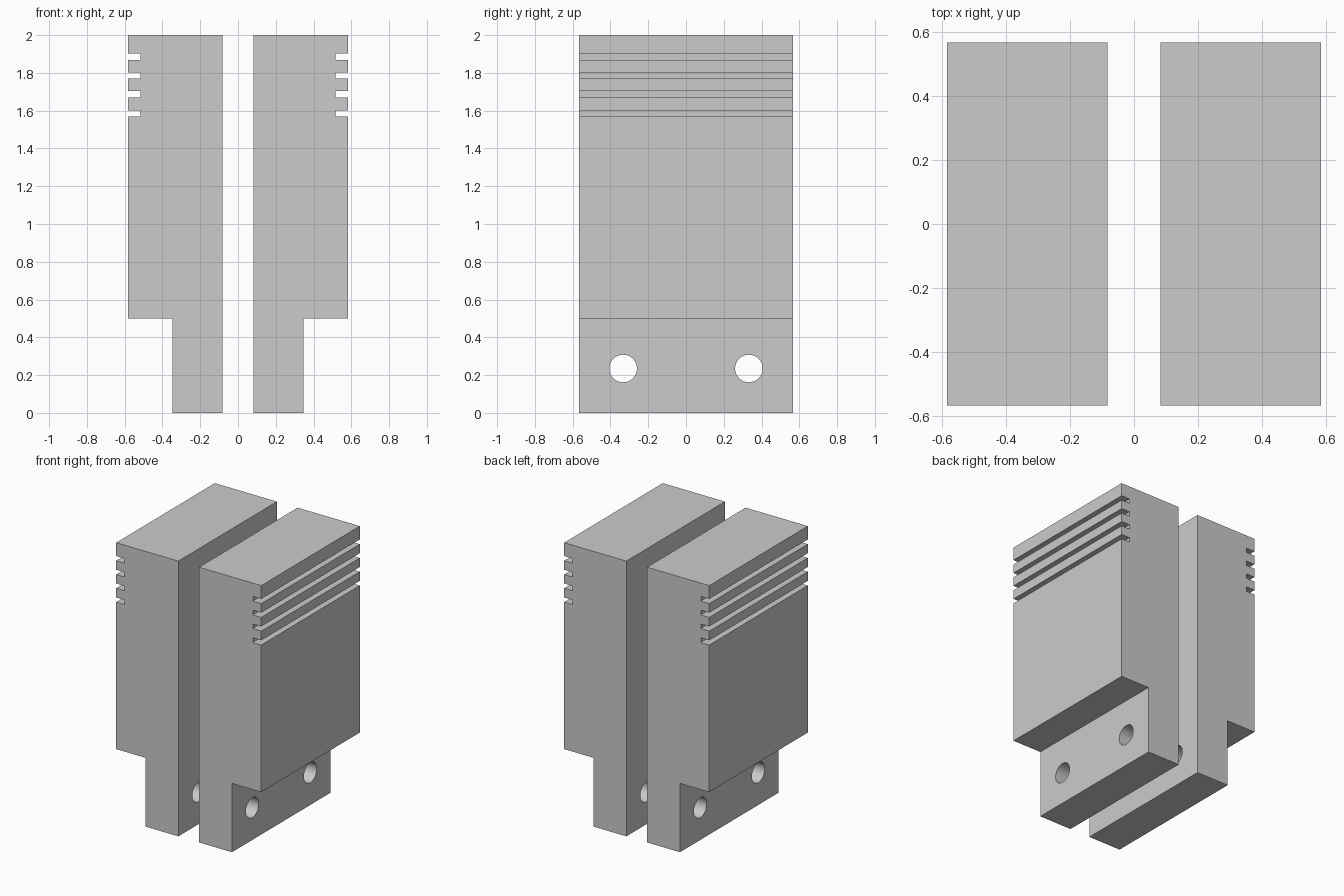
import bpy, bmesh, math

if "Cube" in bpy.data.objects:
    bpy.data.objects.remove(bpy.data.objects["Cube"])

IN, OUT, LEG, GROOVE = 0.083, 0.583, 0.348, 0.515   # x positions
HALF_Y, STEP_Z, TOP = 0.566, 0.5, 2.0
GROOVE_TOPS = [1.602, 1.703, 1.803, 1.903]
GROOVE_H = 0.034


def jaw_profile():
    pts = [(IN, 0), (LEG, 0), (LEG, STEP_Z), (OUT, STEP_Z)]
    for z in GROOVE_TOPS:
        pts += [(OUT, z - GROOVE_H), (GROOVE, z - GROOVE_H), (GROOVE, z), (OUT, z)]
    return pts + [(OUT, TOP), (IN, TOP)]


def make_jaw(name, side):
    # Side profile extruded along y
    bm = bmesh.new()
    face = bm.faces.new([bm.verts.new((side * x, -HALF_Y, z)) for x, z in jaw_profile()])
    ext = bmesh.ops.extrude_face_region(bm, geom=[face])
    verts = [v for v in ext["geom"] if isinstance(v, bmesh.types.BMVert)]
    bmesh.ops.translate(bm, verts=verts, vec=(0, 2 * HALF_Y, 0))
    bmesh.ops.recalc_face_normals(bm, faces=bm.faces)
    mesh = bpy.data.meshes.new(name)
    bm.to_mesh(mesh)
    bm.free()
    jaw = bpy.data.objects.new(name, mesh)
    bpy.context.collection.objects.link(jaw)
    return jaw


jaws = [make_jaw("left_jaw", -1), make_jaw("right_jaw", 1)]

# Bolt holes through both legs
for y in (-0.333, 0.333):
    bpy.ops.mesh.primitive_cylinder_add(vertices=48, radius=0.073, depth=2,
                                        location=(0, y, 0.235), rotation=(0, math.pi / 2, 0))
    cutter = bpy.context.object
    cutter.name = "hole_cutter"
    cutter.hide_render = True
    for jaw in jaws:
        bpy.context.view_layer.objects.active = jaw
        mod = jaw.modifiers.new("bolt_hole", 'BOOLEAN')
        mod.operation = 'DIFFERENCE'
        mod.solver = 'EXACT'
        mod.object = cutter
        bpy.ops.object.modifier_apply(modifier=mod.name)
    bpy.data.objects.remove(cutter)

# Smooth hole walls, sharp edges elsewhere
for jaw in jaws:
    bpy.ops.object.select_all(action='DESELECT')
    jaw.select_set(True)
    bpy.context.view_layer.objects.active = jaw
    bpy.ops.object.shade_smooth_by_angle(angle=math.radians(30))
